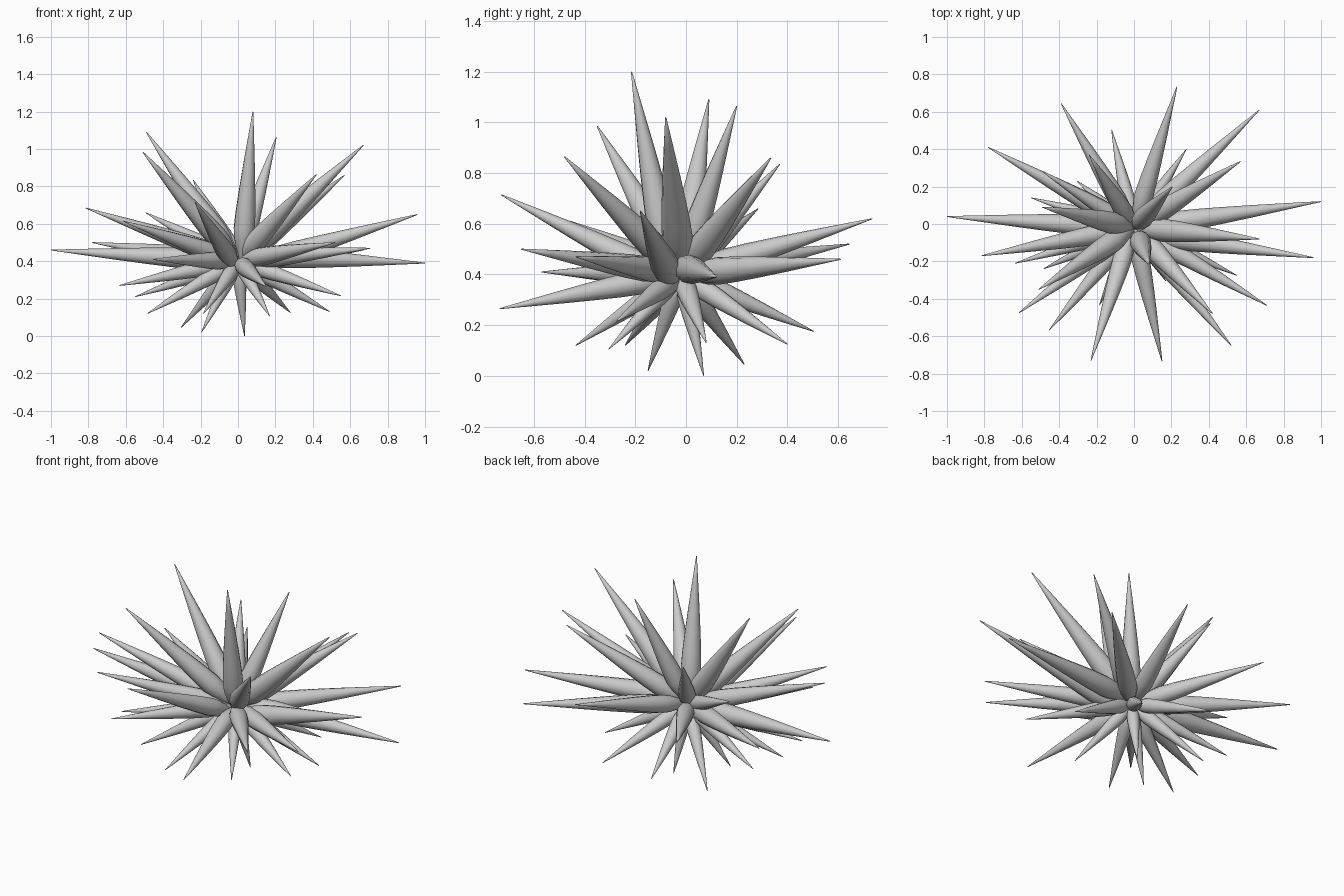
import bpy, bmesh, math
from mathutils import Vector

CENTRE = Vector((0.0, -0.02, 0.40))
SIDES = 12
# share of length, share of widest radius
PROFILE = [(0.03, 0.3), (0.10, 0.65), (0.17, 0.92), (0.23, 1.0), (0.34, 0.93),
           (0.48, 0.77), (0.64, 0.56), (0.82, 0.30), (0.998, 0.04)]

# spike tips, grouped by tier
UPPER = [(0.08, -0.215, 1.20), (0.205, 0.20, 1.065), (-0.49, 0.09, 1.09),
         (0.67, -0.08, 1.02), (-0.51, -0.35, 0.985), (0.42, -0.48, 0.865),
         (0.57, 0.335, 0.86), (-0.24, 0.37, 0.835)]
MIDDLE = [(-0.815, -0.17, 0.685), (0.96, -0.18, 0.65), (-0.495, 0.285, 0.66),
          (0.23, 0.735, 0.62), (-0.615, -0.475, 0.615), (-0.23, -0.73, 0.715),
          (-0.39, 0.645, 0.52), (0.67, 0.61, 0.46), (0.71, -0.435, 0.47),
          (0.52, -0.65, 0.50), (-1.0, 0.04, 0.46), (-0.78, 0.41, 0.50),
          (1.0, 0.12, 0.39), (-0.455, -0.57, 0.41)]
LOWER = [(0.15, -0.735, 0.265), (0.55, -0.275, 0.215), (0.49, 0.08, 0.13),
         (0.28, 0.40, 0.125), (0.17, -0.305, 0.105), (0.035, 0.07, 0.0),
         (-0.195, -0.15, 0.02), (-0.185, -0.435, 0.12), (-0.305, 0.23, 0.045),
         (-0.485, -0.24, 0.12), (-0.55, 0.14, 0.21), (-0.635, -0.21, 0.27),
         (-0.12, 0.505, 0.175)]
# spikes whose root sits off the common centre
ROOTS = {("upper_spike", 1): (0.02, -0.06, 0.39),
         ("middle_spike", 2): (0.0, -0.05, 0.36),
         ("middle_spike", 6): (-0.01, -0.02, 0.36),
         ("middle_spike", 13): (0.0, -0.02, 0.43)}


def spike(name, root, tip, base_radius, growth):
    root, axis = Vector(root), Vector(tip) - Vector(root)
    length = axis.length
    radius = base_radius + growth * length
    turn = axis.to_track_quat('Z', 'Y')
    bm = bmesh.new()
    rings = []
    for t, r in PROFILE:
        rings.append([bm.verts.new(root + turn @ Vector((
            radius * r * math.cos(math.tau * i / SIDES),
            radius * r * math.sin(math.tau * i / SIDES), t * length)))
            for i in range(SIDES)])
    point = bm.verts.new(tip)
    bm.faces.new(rings[0][::-1])
    for i in range(SIDES):
        j = (i + 1) % SIDES
        for a, b in zip(rings, rings[1:]):
            bm.faces.new((a[i], a[j], b[j], b[i]))
        bm.faces.new((rings[-1][i], rings[-1][j], point))
    for f in bm.faces:
        f.smooth = len(f.verts) <= 4
    mesh = bpy.data.meshes.new(name)
    bm.to_mesh(mesh)
    bm.free()
    bpy.context.collection.objects.link(bpy.data.objects.new(name, mesh))


# all spikes radiate from the same heart
for tier, tips, base, growth in (("upper_spike", UPPER, 0.022, 0.043),
                                 ("middle_spike", MIDDLE, 0.022, 0.035),
                                 ("lower_spike", LOWER, 0.02, 0.038)):
    for n, tip in enumerate(tips, 1):
        spike(f"{tier}_{n}", ROOTS.get((tier, n), CENTRE), tip, base, growth)
